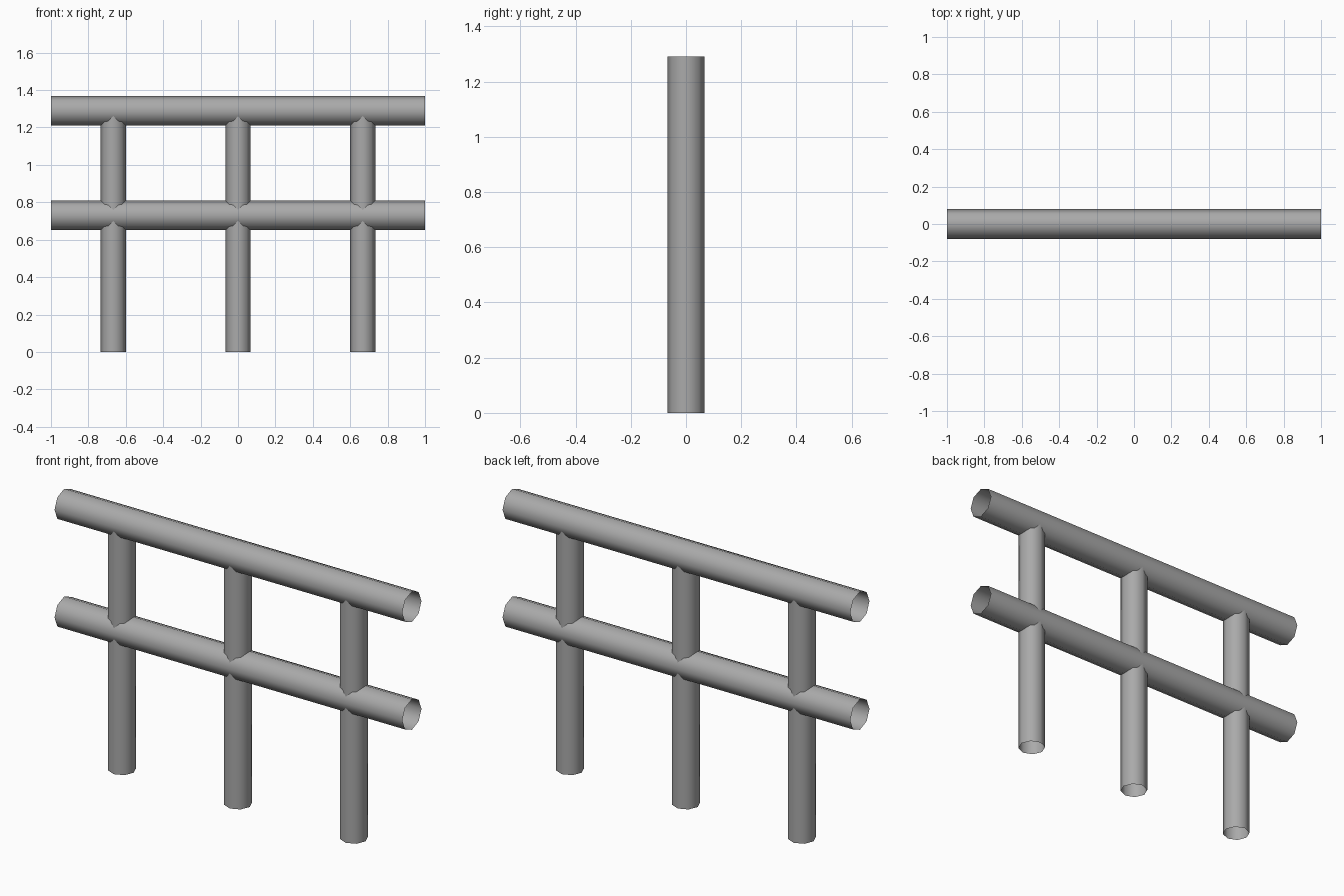
import bpy
from math import pi

cube = bpy.data.objects.get("Cube")
if cube:
    bpy.data.objects.remove(cube, do_unlink=True)

SIDES = 8
POST_RADIUS, RAIL_RADIUS = 0.067, 0.079
POST_HEIGHT, RAIL_LENGTH = 1.29, 2.0
POST_SPACING = 0.667

# Plain grey metal
grey = bpy.data.materials.new("grey_metal")
grey.use_nodes = True
color = (0.4, 0.4, 0.4, 1)
grey.diffuse_color = color
grey.node_tree.nodes["Principled BSDF"].inputs["Base Color"].default_value = color


def open_tube(name, radius, length, location, rotation=(0, 0, 0)):
    """Smooth-shaded open pipe, centred on location."""
    bpy.ops.mesh.primitive_cylinder_add(
        vertices=SIDES, radius=radius, depth=length, end_fill_type='NOTHING',
        location=location, rotation=rotation)
    tube = bpy.context.object
    tube.name = name
    tube.data.materials.append(grey)
    bpy.ops.object.shade_smooth()
    return tube


# Upright posts, ending inside the top rail
for side, name in ((-1, "right_post"), (0, "middle_post"), (1, "left_post")):
    open_tube(name, POST_RADIUS, POST_HEIGHT,
              (side * POST_SPACING, 0, POST_HEIGHT / 2))

# Horizontal rails
for name, height in (("lower_rail", 0.73), ("top_rail", 1.29)):
    open_tube(name, RAIL_RADIUS, RAIL_LENGTH, (0, 0, height), (0, pi / 2, 0))
